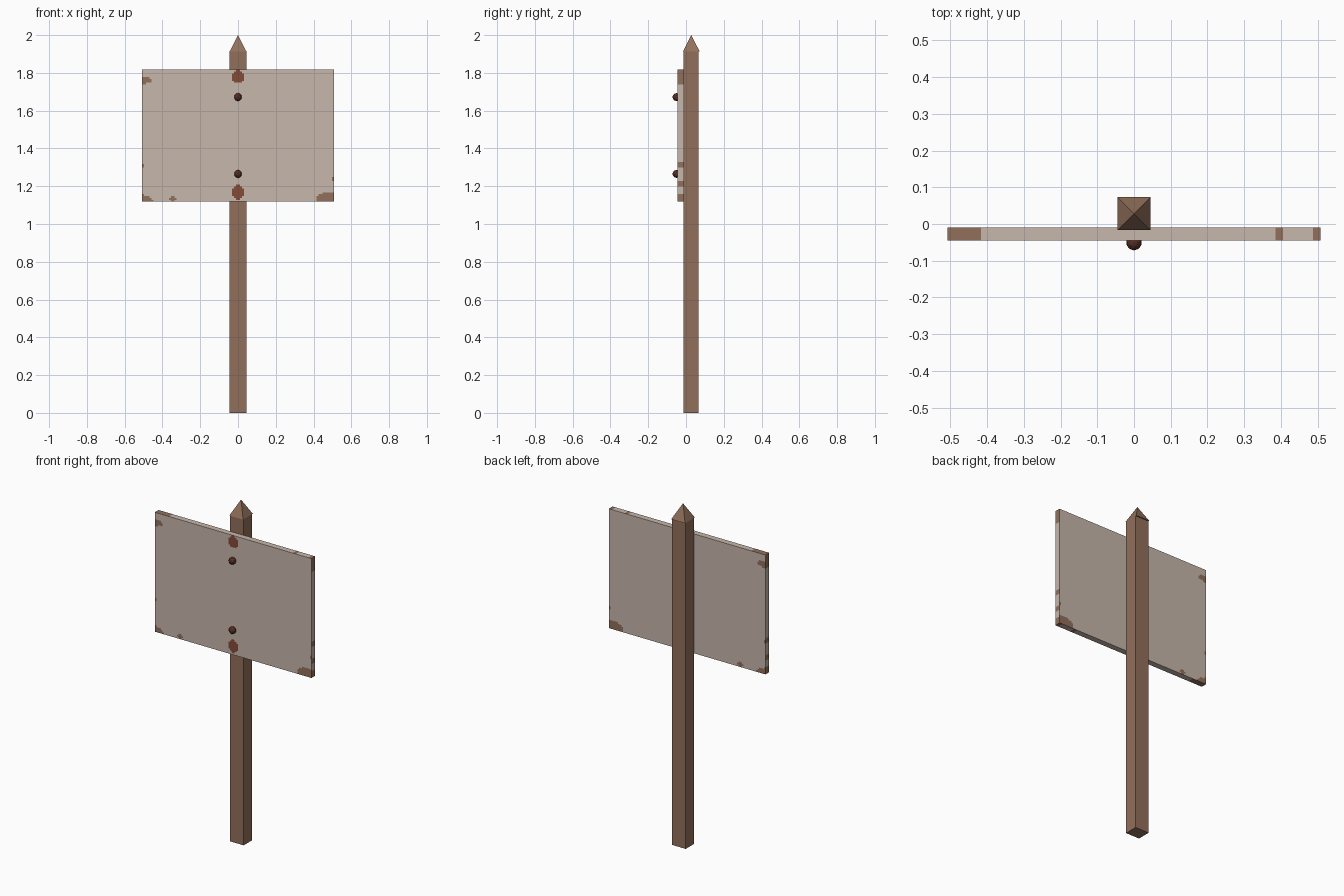
import bpy, bmesh
from mathutils import Vector

if "Cube" in bpy.data.objects:
    bpy.data.objects.remove(bpy.data.objects["Cube"])


def material(name, rgb):
    def lin(c):
        c /= 255
        return c / 12.92 if c <= 0.04045 else ((c + 0.055) / 1.055) ** 2.4
    m = bpy.data.materials.new(name)
    m.diffuse_color = (*[lin(c) for c in rgb], 1)
    m.use_nodes = True
    m.node_tree.nodes["Principled BSDF"].inputs["Base Color"].default_value = m.diffuse_color
    return m


WOOD = material("brown wood", (146, 112, 91))
PAINT = material("faded paint", (199, 183, 171))
RUST = material("rust stain", (131, 75, 55))
IRON = material("rusty nail", (88, 48, 36))


def finish(bm, name, mats):
    bmesh.ops.recalc_face_normals(bm, faces=bm.faces)
    me = bpy.data.meshes.new(name)
    bm.to_mesh(me)
    bm.free()
    for m in mats:
        me.materials.append(m)
    ob = bpy.data.objects.new(name, me)
    bpy.context.collection.objects.link(ob)
    return ob


def box(lo, hi):
    bm = bmesh.new()
    bmesh.ops.create_cube(bm, size=1)
    for v in bm.verts:
        v.co = Vector([lo[i] if v.co[i] < 0 else hi[i] for i in range(3)])
    return bm


# Square post
finish(box((-0.045, -0.012, 0), (0.045, 0.067, 1.912)), "post", [WOOD])

# Pyramid cap, slightly deeper than the post
bm = bmesh.new()
base = [bm.verts.new((x, y, 1.912)) for x, y in
        ((-0.045, -0.017), (0.045, -0.017), (0.045, 0.073), (-0.045, 0.073))]
tip = bm.verts.new((0, 0.028, 2))
bm.faces.new(base)
for i in range(4):
    bm.faces.new((base[i], base[(i + 1) % 4], tip))
finish(bm, "post_cap", [WOOD])

# Sign board, cut into small cells so worn patches can be coloured
W, Z0, Z1 = 0.508, 1.118, 1.818
bm = box((-W, -0.045, Z0), (W, -0.01, Z1))


def cut(axis, start, end, n):
    for i in range(1, n):
        co, no = Vector((0, 0, 0)), Vector((0, 0, 0))
        co[axis], no[axis] = start + (end - start) * i / n, 1
        bmesh.ops.bisect_plane(bm, geom=bm.verts[:] + bm.edges[:] + bm.faces[:],
                               plane_co=co, plane_no=no)


cut(0, -W, W, 100)
cut(2, Z0, Z1, 70)

# Patches: centre x, centre z, radius x, radius z
CHIPS = [(-0.508, 1.76, 0.055, 0.018), (-0.508, 1.118, 0.058, 0.036),
         (0.475, 1.118, 0.062, 0.052), (0.508, 1.15, 0.04, 0.022),
         (-0.345, 1.13, 0.016, 0.016), (-0.508, 1.305, 0.012, 0.012),
         (0.508, 1.24, 0.009, 0.012)]
STAINS = [(0, 1.78, 0.031, 0.037), (0, 1.167, 0.031, 0.037)]
SIDE_BANDS = [(1.743, 1.82), (1.295, 1.325), (1.2, 1.23), (1.11, 1.155)]
TOP_BANDS = [(-0.51, -0.42), (0.39, 0.41), (0.485, 0.51)]


def inside(c, spots):
    return any(((c.x - x) / a) ** 2 + ((c.z - z) / b) ** 2 < 1 for x, z, a, b in spots)


bm.normal_update()
for f in bm.faces:
    c, n = f.calc_center_median(), f.normal
    if abs(n.y) > 0.5:
        f.material_index = 2 if inside(c, STAINS) else 1 if inside(c, CHIPS) else 0
    elif abs(n.x) > 0.5:
        f.material_index = int(any(a < c.z < b for a, b in SIDE_BANDS))
    else:
        f.material_index = int(any(a < c.x < b for a, b in TOP_BANDS))
finish(bm, "sign_board", [PAINT, WOOD, RUST])

# Two round nail heads
for name, z in (("upper_nail", 1.672), ("lower_nail", 1.265)):
    bm = bmesh.new()
    bmesh.ops.create_icosphere(bm, subdivisions=2, radius=0.021)
    bmesh.ops.translate(bm, verts=bm.verts, vec=(0, -0.051, z))
    finish(bm, name, [IRON])
